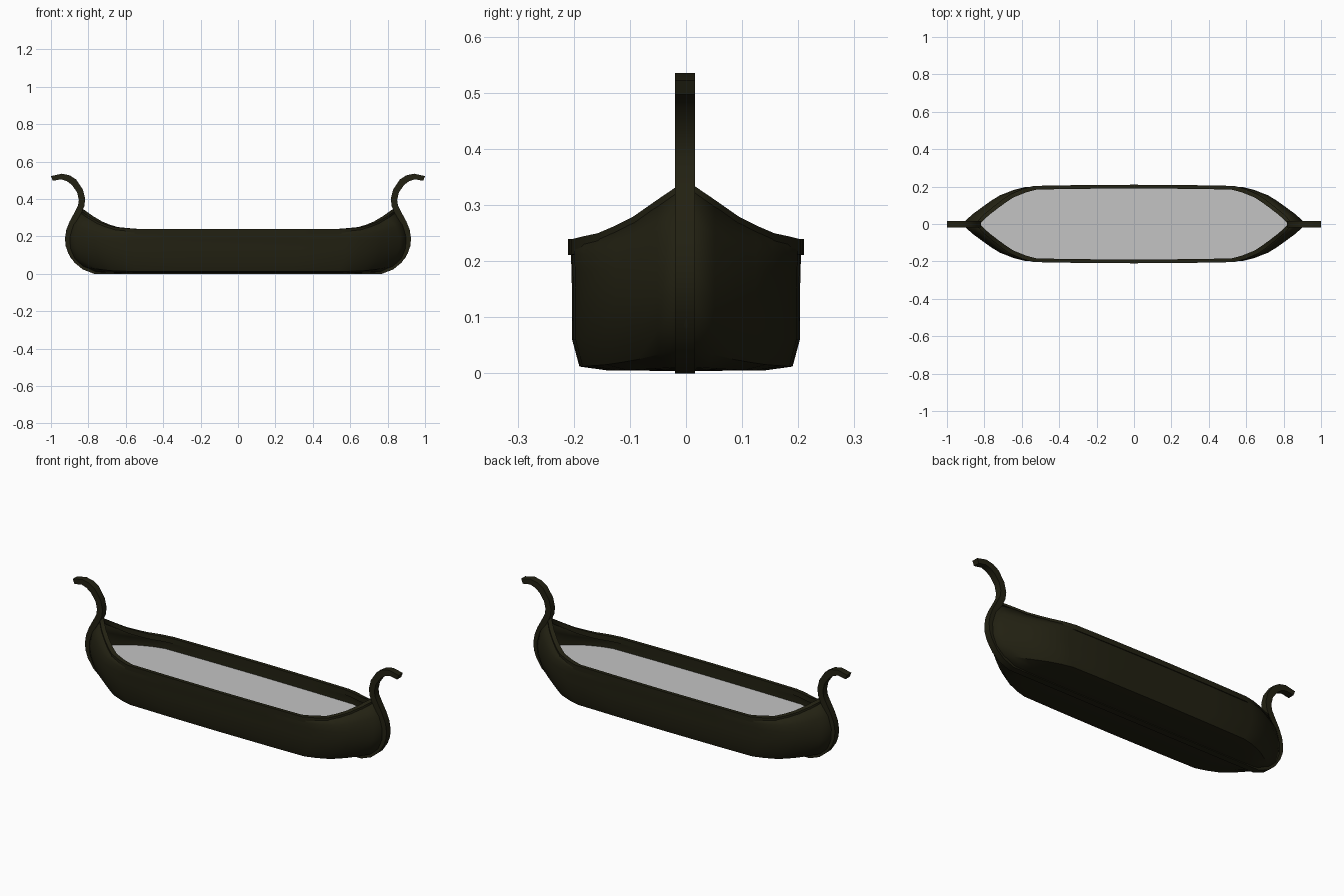
import bpy
import bmesh

cube = bpy.data.objects.get("Cube")
if cube:
    bpy.data.objects.remove(cube)


def material(name, rgb):
    m = bpy.data.materials.new(name)
    m.use_nodes = True
    m.diffuse_color = (*rgb, 1)
    bsdf = m.node_tree.nodes["Principled BSDF"]
    bsdf.inputs["Base Color"].default_value = (*rgb, 1)
    bsdf.inputs["Roughness"].default_value = 0.8
    return m


wood = material("dark olive wood", (0.016, 0.015, 0.006))
grey = material("pale grey deck", (0.55, 0.55, 0.55))


def loft(name, rows, mat, closed=False, cap=False, mirror_y=True, wall=0):
    """Skin rows of points, then mirror to the other quarters."""
    bm = bmesh.new()
    grid = [[bm.verts.new(p) for p in row] for row in rows]
    pairs = list(zip(grid, grid[1:]))
    if closed:
        pairs.append((grid[-1], grid[0]))
    for a, b in pairs:
        for c in range(len(a) - 1):
            bm.faces.new((a[c], b[c], b[c + 1], a[c + 1]))
    if cap:
        bm.faces.new([row[-1] for row in grid])
        bmesh.ops.recalc_face_normals(bm, faces=bm.faces)
    return finish(name, bm, mat, mirror_y, wall)


def finish(name, bm, mat, mirror_y=True, wall=0):
    mesh = bpy.data.meshes.new(name)
    bm.to_mesh(mesh)
    bm.free()
    mesh.materials.append(mat)
    ob = bpy.data.objects.new(name, mesh)
    bpy.context.collection.objects.link(ob)
    bpy.ops.object.select_all(action="DESELECT")
    ob.select_set(True)
    bpy.context.view_layer.objects.active = ob
    bpy.ops.object.shade_smooth_by_angle(angle=0.5)
    mod = ob.modifiers.new("mirror", "MIRROR")
    mod.use_axis = (True, mirror_y, False)
    mod.merge_threshold = 0.0005
    if wall:
        solid = ob.modifiers.new("wall", "SOLIDIFY")
        solid.thickness = wall
        solid.offset = -1
    return ob


# Plan outline: fraction of length, fraction of width, fraction of end rise
plan = [(0, 1, 0), (0.35, 0.99, 0), (0.63, 0.97, 0), (0.7, 0.89, 0.04),
        (0.78, 0.75, 0.1), (0.83, 0.61, 0.22), (0.88, 0.45, 0.38),
        (0.94, 0.25, 0.66), (1, 0, 1)]


def outline(half_width, z_mid, x_end, z_end):
    return [(x_end * u, half_width * w, z_mid + (z_end - z_mid) * g)
            for u, w, g in plan]


# Hull skin, from keel to sheer
hull_levels = [(0, 0.004, 0.76, 0.005), (0.14, 0.005, 0.79, 0.012),
               (0.19, 0.012, 0.85, 0.045), (0.203, 0.06, 0.895, 0.085),
               (0.203, 0.13, 0.918, 0.14), (0.204, 0.18, 0.92, 0.2),
               (0.205, 0.21, 0.9, 0.27), (0.205, 0.237, 0.845, 0.34)]
loft("hull", [outline(*level) for level in hull_levels], wood, wall=0.012)

# Gunwale lip around the sheer
lip = [(0.21, 0.211, 0.852, 0.316), (0.21, 0.239, 0.852, 0.344),
       (0.19, 0.239, 0.825, 0.344), (0.19, 0.211, 0.825, 0.316)]
loft("gunwale", [outline(*corner) for corner in lip], wood, closed=True)

# Keel band that climbs each end and curls outward: outer edge, inner edge
outer = [(0, 0), (0.77, 0), (0.83, 0.023), (0.875, 0.06), (0.908, 0.11),
         (0.922, 0.15), (0.925, 0.19), (0.918, 0.235), (0.9, 0.28),
         (0.87, 0.335), (0.855, 0.365), (0.851, 0.395), (0.86, 0.435),
         (0.888, 0.475), (0.915, 0.495), (0.945, 0.505), (0.99, 0.497)]
inner = [(0, 0.02), (0.765, 0.02), (0.815, 0.04), (0.855, 0.075), (0.883, 0.12),
         (0.894, 0.153), (0.897, 0.187), (0.89, 0.225), (0.873, 0.265),
         (0.838, 0.325), (0.822, 0.36), (0.817, 0.4), (0.829, 0.45),
         (0.865, 0.504), (0.9, 0.526), (0.942, 0.535), (1, 0.522)]
back, front = 0.016, -0.02
band = [[(x, y, z) for x, z in edge]
        for edge, y in ((outer, back), (outer, front), (inner, front), (inner, back))]
loft("keel_and_stems", band, wood, closed=True, cap=True, mirror_y=False)

# Flat deck inside the hull
bm = bmesh.new()
edge = [bm.verts.new(p) for p in outline(0.196, 0.17, 0.9, 0.17)]
centre = bm.verts.new((0, 0, 0.17))
bm.faces.new([centre] + edge[::-1])
bmesh.ops.recalc_face_normals(bm, faces=bm.faces)
for face in bm.faces:
    face.normal_update()
    if face.normal.z < 0:
        face.normal_flip()
finish("deck", bm, grey)
